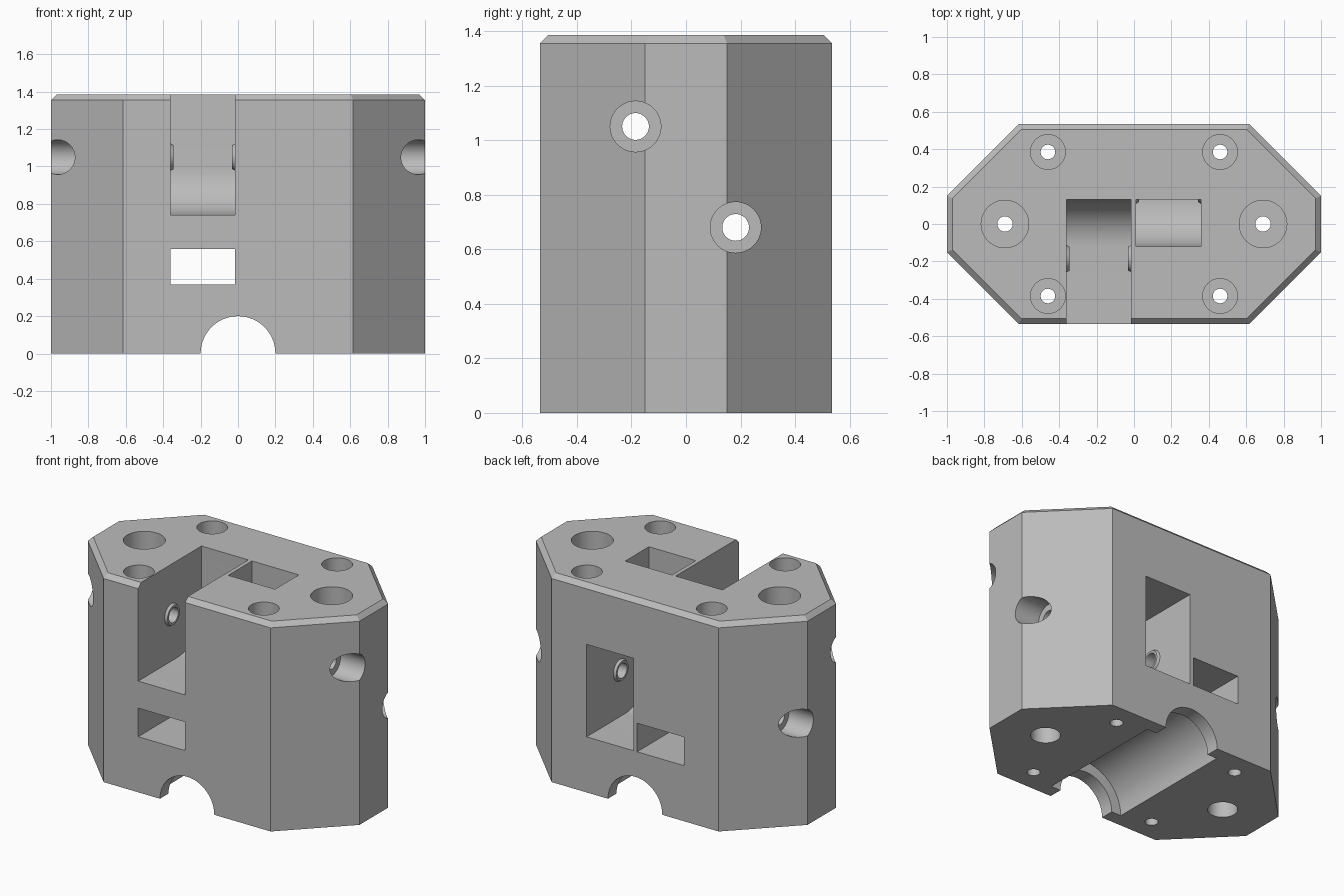
import bpy, bmesh
from math import sin, cos, pi, sqrt
from mathutils import Matrix, Vector

if "Cube" in bpy.data.objects:
    bpy.data.objects.remove(bpy.data.objects["Cube"], do_unlink=True)

HEIGHT = 1.385
CHAMFER = 0.03

mat = bpy.data.materials.new("light grey")
mat.use_nodes = True
grey = (0.5, 0.5, 0.5, 1)
mat.diffuse_color = grey
mat.node_tree.nodes["Principled BSDF"].inputs["Base Color"].default_value = grey


def make_object(name, bm):
    bmesh.ops.recalc_face_normals(bm, faces=bm.faces)
    mesh = bpy.data.meshes.new(name)
    bm.to_mesh(mesh)
    bm.free()
    mesh.materials.append(mat)
    obj = bpy.data.objects.new(name, mesh)
    bpy.context.scene.collection.objects.link(obj)
    return obj


def loft(name, rings):
    """Closed solid through rings with equal point counts."""
    bm = bmesh.new()
    loops = [[bm.verts.new(p) for p in ring] for ring in rings]
    for a, b in zip(loops, loops[1:]):
        for i in range(len(a)):
            j = (i + 1) % len(a)
            bm.faces.new((a[i], a[j], b[j], b[i]))
    bm.faces.new(loops[0])
    bm.faces.new(loops[-1])
    return make_object(name, bm)


def rod(name, start, end, r1, r2=None):
    """Cylinder or cone between two points."""
    start, end = Vector(start), Vector(end)
    axis = end - start
    turn = axis.to_track_quat('Z', 'Y').to_matrix().to_4x4()
    bm = bmesh.new()
    bmesh.ops.create_cone(bm, cap_ends=True, segments=48, radius1=r1,
                          radius2=r1 if r2 is None else r2, depth=axis.length,
                          matrix=Matrix.Translation((start + end) / 2) @ turn)
    return make_object(name, bm)


def channel(name, x0, x1, profile):
    """Side profile (y, z) extruded across x."""
    return loft(name, [[(x, y, z) for y, z in profile] for x in (x0, x1)])


def combine(target, tool, operation='DIFFERENCE'):
    mod = target.modifiers.new("combine", 'BOOLEAN')
    mod.operation = operation
    mod.solver = 'EXACT'
    mod.object = tool
    bpy.context.view_layer.update()
    graph = bpy.context.evaluated_depsgraph_get()
    mesh = bpy.data.meshes.new_from_object(target.evaluated_get(graph))
    target.modifiers.clear()
    target.data = mesh
    bpy.data.objects.remove(tool, do_unlink=True)


# Eight-sided housing with a chamfered top edge
def octagon(inset, z):
    a, b, total = 1 - inset, 0.535 - inset, 1.15 - inset * sqrt(2)
    c, d = total - a, total - b
    return [(x, y, z) for x, y in ((a, -c), (a, c), (d, b), (-d, b),
                                   (-a, c), (-a, -c), (-d, -b), (d, -b))]


body = loft("housing", [octagon(0, 0), octagon(0, HEIGHT - CHAMFER), octagon(CHAMFER, HEIGHT)])

# Front slot, open at the top, with a floor that curves up at the rear
R = 0.25
steps = [i / 16 * pi / 2 for i in range(17)]
front = [(-0.7, 1.5), (-0.7, 0.74)]
front += [(-0.12 + R * sin(t), 0.74 + R - R * cos(t)) for t in steps]
front += [(0.13, 1.5)]
combine(body, channel("front_slot", -0.36, -0.015, front))

# Rear channel, curving up into a shaft through the top
rear = [(0.7, 0.985), (0.7, 0.37)]
rear += [(0.13 - R * sin(t), 0.37 + R - R * cos(t)) for t in steps]
rear += [(-0.12, 1.5), (0.13, 1.5), (0.13, 0.985)]
combine(body, channel("rear_channel", 0.012, 0.357, rear))

# Straight window running front to back
window = [(-0.7, 0.37), (0.7, 0.37), (0.7, 0.56), (-0.7, 0.56)]
combine(body, channel("through_window", -0.36, -0.015, window))

# Bosses on the channel walls, then cross bores with counterbored ends
for y, z, x0, x1 in ((-0.185, 1.05, -0.36, -0.015), (0.182, 0.68, 0.012, 0.357)):
    for wall, way in ((x0, 1), (x1, -1)):
        boss = rod("boss", (wall - way * 0.01, y, z), (wall + way * 0.016, y, z), 0.078, 0.064)
        combine(body, boss, 'UNION')
    combine(body, rod("cross_bore", (-1.1, y, z), (1.1, y, z), 0.049))
    for side in (-1, 1):
        combine(body, rod("cross_counterbore", (side * 0.82, y, z), (side * 1.1, y, z), 0.093))

# Vertical screw holes
for sx in (-1, 1):
    for sy in (-1, 1):
        x, y = sx * 0.46, sy * 0.385
        combine(body, rod("screw_bore", (x, y, -0.1), (x, y, 1.5), 0.039))
        combine(body, rod("screw_counterbore", (x, y, HEIGHT - 0.2), (x, y, 1.5), 0.093))
    x = sx * 0.69
    combine(body, rod("main_bore", (x, 0, -0.1), (x, 0, 1.5), 0.041))
    combine(body, rod("main_counterbore", (x, 0, HEIGHT - 0.3), (x, 0, 1.5), 0.127))
    combine(body, rod("main_lower_bore", (x, 0, -0.1), (x, 0, 0.4), 0.09))

# Half-round bearing seat under the block, with narrower end lips
combine(body, rod("shaft_arch", (0, -0.7, 0), (0, 0.7, 0), 0.2))
combine(body, rod("bearing_seat", (0, -0.445, 0), (0, 0.445, 0), 0.27))

bpy.ops.object.select_all(action='DESELECT')
body.select_set(True)
bpy.context.view_layer.objects.active = body
bpy.ops.object.shade_smooth_by_angle(angle=pi / 6)
